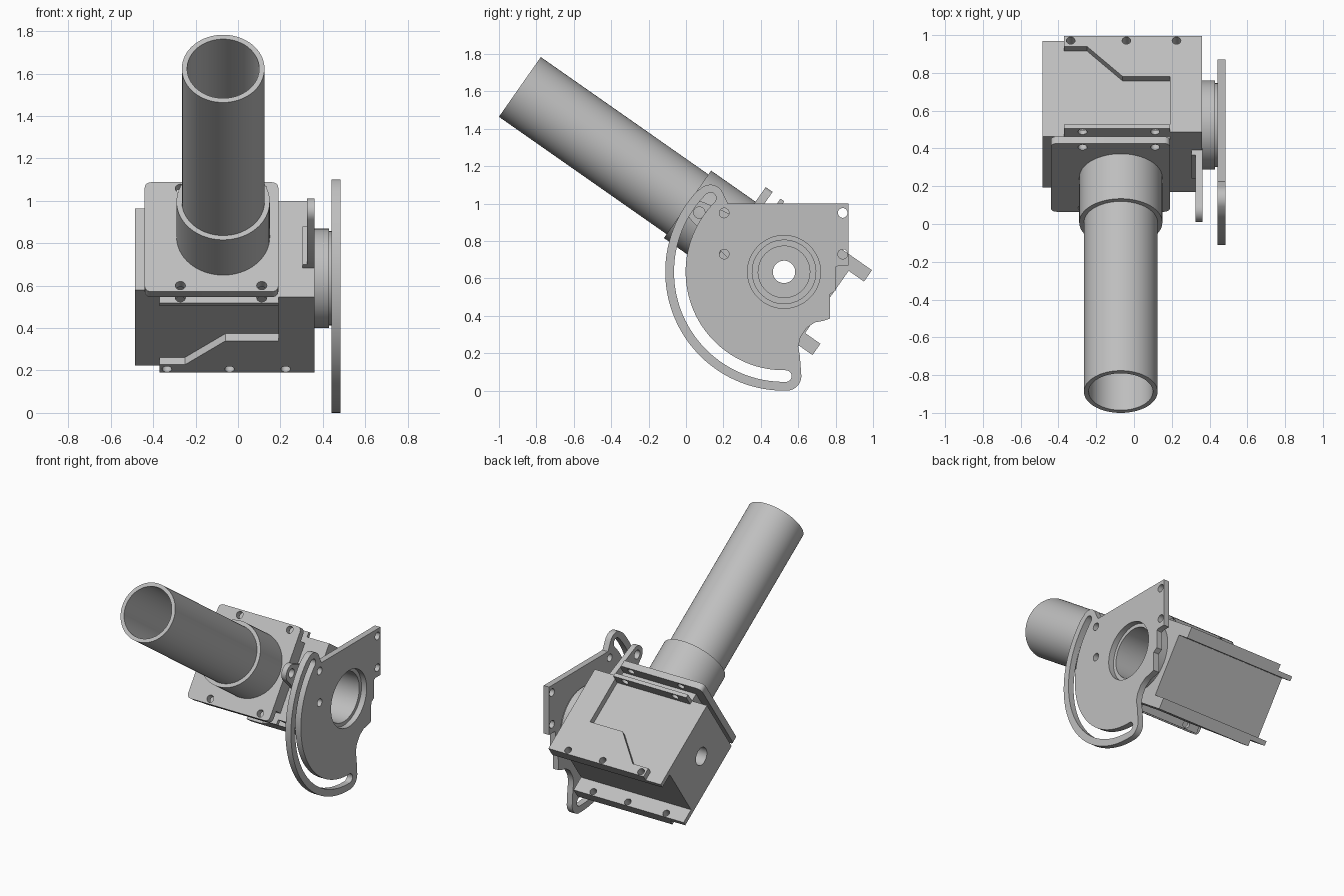
import bpy, bmesh, math
from mathutils import Matrix, Vector

cube = bpy.data.objects.get("Cube")
if cube:
    bpy.data.objects.remove(cube, do_unlink=True)

PIVOT_Y, PIVOT_Z = 0.524, 0.635
MOVE = Matrix.Translation((0, PIVOT_Y, PIVOT_Z))
TILT = MOVE @ Matrix.Rotation(math.radians(-35), 4, 'X')
AXIS_X = -0.07          # centre line of the tube
parts = []

grey = bpy.data.materials.new("plain_grey")
grey.use_nodes = True
grey.diffuse_color = (0.52, 0.52, 0.52, 1)
bsdf = next(n for n in grey.node_tree.nodes if n.type == 'BSDF_PRINCIPLED')
bsdf.inputs["Base Color"].default_value = grey.diffuse_color


def make(name, bm):
    bmesh.ops.recalc_face_normals(bm, faces=bm.faces)
    mesh = bpy.data.meshes.new(name)
    bm.to_mesh(mesh)
    bm.free()
    mesh.materials.append(grey)
    obj = bpy.data.objects.new(name, mesh)
    bpy.context.collection.objects.link(obj)
    return obj


def box(name, x, y, z):
    bm = bmesh.new()
    bmesh.ops.create_cube(bm, size=1)
    for v in bm.verts:
        v.co = [r[0] if c < 0 else r[1] for c, r in zip(v.co, (x, y, z))]
    return make(name, bm)


def prism(name, pts, axis, lo, hi):
    """Extrude a flat outline along x (points are y, z) or z (points are x, y)."""
    place = (lambda p: (lo, p[0], p[1])) if axis == 'x' else (lambda p: (p[0], p[1], lo))
    step = Vector((hi - lo, 0, 0)) if axis == 'x' else Vector((0, 0, hi - lo))
    bm = bmesh.new()
    face = bm.faces.new([bm.verts.new(place(p)) for p in pts])
    new = bmesh.ops.extrude_face_region(bm, geom=[face])["geom"]
    bmesh.ops.translate(bm, verts=[g for g in new if isinstance(g, bmesh.types.BMVert)], vec=step)
    return make(name, bm)


def rod(name, axis, centre, r, lo, hi, sides=48):
    """Cylinder along an axis; centre gives the other two coordinates in order."""
    bm = bmesh.new()
    bmesh.ops.create_cone(bm, cap_ends=True, segments=sides, radius1=r, radius2=r, depth=hi - lo)
    mid, (a, b) = (lo + hi) / 2, centre
    if axis == 'x':
        m = Matrix.Translation((mid, a, b)) @ Matrix.Rotation(math.pi / 2, 4, 'Y')
    elif axis == 'y':
        m = Matrix.Translation((a, mid, b)) @ Matrix.Rotation(math.pi / 2, 4, 'X')
    else:
        m = Matrix.Translation((a, b, mid))
    bmesh.ops.transform(bm, matrix=m, verts=bm.verts)
    return make(name, bm)


def arc(cy, cz, r, start, end, n=12):
    angles = [math.radians(start + (end - start) * i / n) for i in range(n + 1)]
    return [(cy + r * math.cos(a), cz + r * math.sin(a)) for a in angles]


def finish(obj, matrix=TILT, cutters=()):
    """Cut the holes, then place the part."""
    for c in cutters:
        mod = obj.modifiers.new("hole", 'BOOLEAN')
        mod.operation, mod.solver, mod.object = 'DIFFERENCE', 'EXACT', c
        bpy.context.view_layer.objects.active = obj
        bpy.ops.object.modifier_apply(modifier=mod.name)
        bpy.data.objects.remove(c, do_unlink=True)
    obj.data.transform(matrix)
    parts.append(obj)


def bores():
    return [rod("bore", 'x', (0, 0), 0.17, 0.1, 0.6),
            rod("bore", 'x', (0, 0), 0.138, -0.3, 0.2),
            rod("bore", 'x', (0, 0), 0.06, -0.6, 0.2),
            rod("bore", 'y', (AXIS_X, 0), 0.17, -2, -0.15)]


def flange_holes():
    return [rod("hole", 'y', (AXIS_X - 0.01 + sx * 0.192, sv * 0.28), 0.024, -0.5, -0.1, 20)
            for sx in (-1, 1) for sv in (-1, 1)]


# Gearbox body and the neck joining it to the mounting flange
finish(box("gearbox_body", (-0.485, 0.36), (-0.24, 0.28), (-0.235, 0.235)), TILT, bores())
finish(box("gearbox_neck", (-0.37, 0.19), (-0.30, -0.24), (-0.235, 0.235)), TILT,
       [rod("bore", 'y', (AXIS_X, 0), 0.17, -2, 0)])

# Overhanging sheets and stepped covers on both sides
cover = [(-0.37, 0.315), (-0.25, 0.315), (-0.06, 0.12), (0.19, 0.12),
         (0.19, -0.24), (0.36, -0.24), (0.36, 0.38), (-0.37, 0.38)]
for side, s in (("upper", 1), ("lower", -1)):
    def drill():
        return [rod("hole", 'z', (x, 0.352), 0.023, -0.5, 0.5, 20) for x in (-0.335, -0.04, 0.225)]
    lo, hi = sorted((s * 0.203, s * 0.235))
    finish(box(side + "_sheet", (-0.485, 0.36), (0.27, 0.38), (lo, hi)), TILT, drill())
    lo, hi = sorted((s * 0.235, s * 0.277))
    finish(prism(side + "_cover", cover, 'z', lo, hi), TILT, drill())

# Rear lip and square mounting flange with rounded corners
finish(box("rear_lip", (-0.37, 0.19), (-0.24, -0.215), (-0.31, 0.31)), TILT,
       flange_holes() + [rod("bore", 'y', (AXIS_X, 0), 0.17, -2, 0)])
flange = box("mounting_flange", (-0.44, 0.19), (-0.34, -0.295), (-0.315, 0.315))
bm = bmesh.new()
bm.from_mesh(flange.data)
corners = [e for e in bm.edges if abs(e.verts[0].co.y - e.verts[1].co.y) > 0.01]
bmesh.ops.bevel(bm, geom=corners, offset=0.03, segments=5, affect='EDGES', profile=0.5)
bm.to_mesh(flange.data)
bm.free()
finish(flange, TILT, flange_holes() + [rod("bore", 'y', (AXIS_X, 0), 0.17, -2, 0)])

# Collar and long open tube
finish(rod("collar", 'y', (AXIS_X, 0), 0.22, -0.63, -0.335, 64), TILT,
       [rod("bore", 'y', (AXIS_X, 0), 0.185, -2, 0, 64)])
finish(rod("tube", 'y', (AXIS_X, 0), 0.195, -1.724, -0.30, 64), TILT,
       [rod("bore", 'y', (AXIS_X, 0), 0.17, -2, 0, 64)])

# Locking ear that rides along the slot
ear = [(-0.23, 0.11), (-0.30, 0.11)] + arc(-0.553, 0, 0.06, 100, 260) + [(-0.30, -0.11), (-0.23, -0.11)]
finish(prism("locking_ear", ear, 'x', 0.325, 0.362), TILT,
       [rod("hole", 'x', (-0.553, 0), 0.03, 0.2, 0.5, 24)])
finish(box("ear_foot", (0.305, 0.36), (-0.27, -0.23), (-0.11, 0.11)))

# Pivot hub
for name, r, lo, hi in (("pivot_hub", 0.235, 0.355, 0.43), ("hub_rim", 0.222, 0.43, 0.445)):
    finish(rod(name, 'x', (0, 0), r, lo, hi, 64), TILT, [rod("bore", 'x', (0, 0), 0.17, 0.2, 0.6)])

# Slotted sector plate, upright, drawn around the pivot
R = 0.557
top_y, top_z = R * math.cos(math.radians(135)), R * math.sin(math.radians(135))
outline = (arc(top_y, top_z, 0.073, 20, 135, 8) + arc(0, 0, R + 0.078, 137, 270, 48)
           + arc(0.015, -R, 0.078, -85, 10, 8)
           + [(0.085, -0.45), (0.076, -0.40), (0.088, -0.35), (0.12, -0.30), (0.165, -0.27),
              (0.21, -0.262), (0.245, -0.25), (0.246, -0.12), (0.276, -0.10), (0.276, 0.025),
              (0.29, 0.033), (0.346, 0.033), (0.346, 0.365), (-0.30, 0.365)])
slot = (arc(0, 0, R + 0.031, 135, 271, 48) + arc(0.01, -R, 0.031, -80, 80, 8)
        + arc(0, 0, R - 0.031, 271, 135, 48) + arc(top_y, top_z, 0.031, -45, -225 + 360 - 10, 8)[1:-1])
holes = [rod("hole", 'x', (y, z), 0.026, 0.3, 0.6, 24)
         for y in (-0.32, 0.314) for z in (0.315, 0.095)]
finish(prism("sector_plate", outline, 'x', 0.442, 0.484), MOVE,
       [prism("slot", slot, 'x', 0.3, 0.6), rod("bore", 'x', (0, 0), 0.195, 0.3, 0.6, 64)] + holes)

# Smooth the round surfaces, keep the edges sharp
bpy.ops.object.select_all(action='DESELECT')
for p in parts:
    p.select_set(True)
bpy.context.view_layer.objects.active = parts[0]
bpy.ops.object.shade_smooth_by_angle(angle=math.radians(30))
